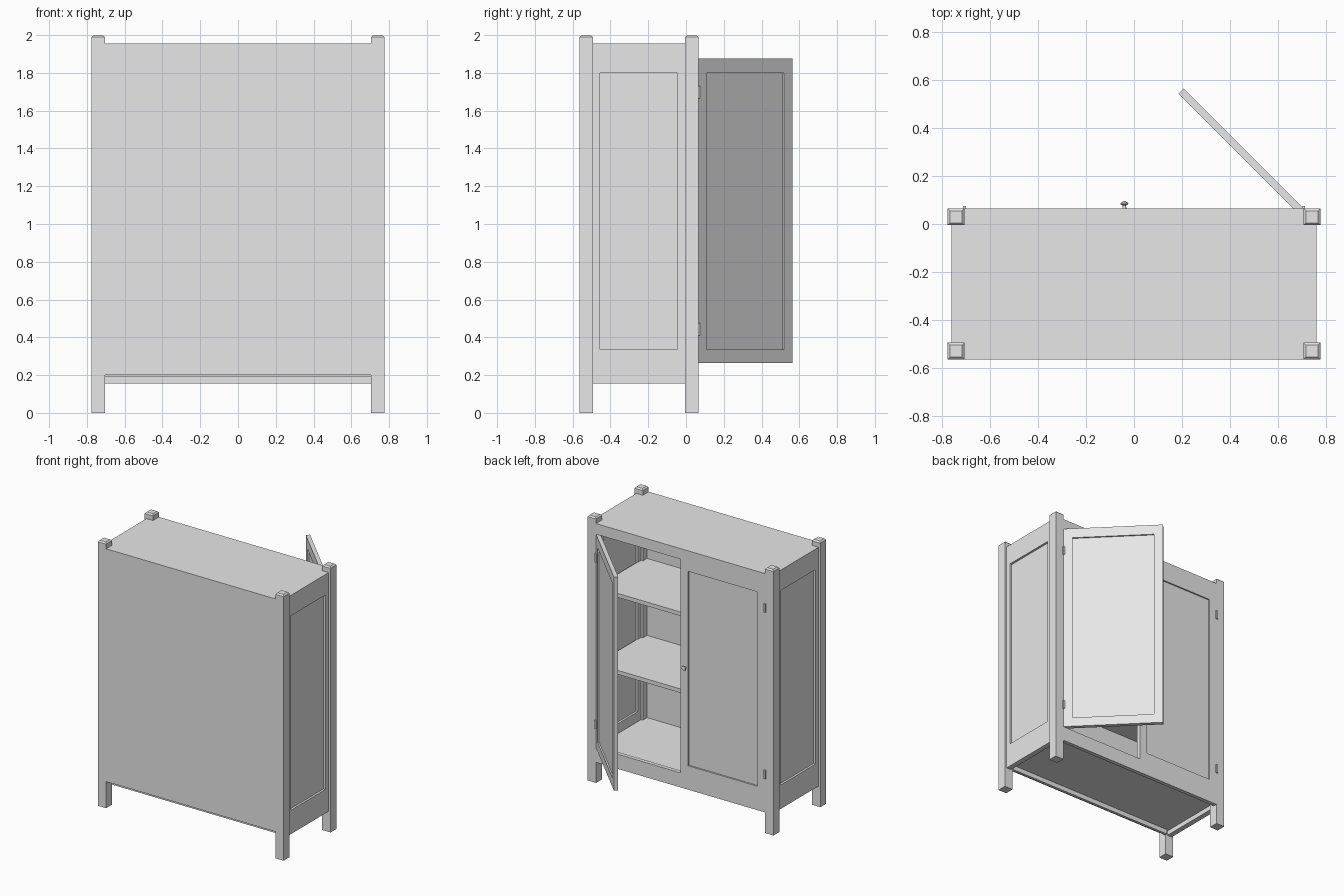
import bpy, bmesh
from math import radians, pi
from mathutils import Matrix, Vector

cube = bpy.data.objects.get("Cube")
if cube:
    bpy.data.objects.remove(cube, do_unlink=True)

grey = bpy.data.materials.new("light grey")
grey.use_nodes = True
COLOUR = (0.8, 0.8, 0.8, 1)
grey.diffuse_color = COLOUR
grey.node_tree.nodes["Principled BSDF"].inputs["Base Color"].default_value = COLOUR

# Main dimensions
OUT, INN = 0.775, 0.705          # outer and inner faces of the posts in x
BACK, FRONT = -0.563, 0.065      # closed side and door side in y
POST = OUT - INN
LOW, TOP = 0.155, 1.955          # body bottom and top
DOOR_LOW, DOOR_TOP = 0.265, 1.875
PANEL_LOW, PANEL_TOP = 0.335, 1.80
THICK = 0.03


def finish(name, bm):
    bmesh.ops.recalc_face_normals(bm, faces=bm.faces[:])
    mesh = bpy.data.meshes.new(name)
    bm.to_mesh(mesh)
    bm.free()
    mesh.materials.append(grey)
    ob = bpy.data.objects.new(name, mesh)
    bpy.context.collection.objects.link(ob)
    return ob


def box_mesh(lo, hi):
    bm = bmesh.new()
    bmesh.ops.create_cube(bm, size=1)
    lo, hi = Vector(lo), Vector(hi)
    for v in bm.verts:
        v.co = Vector([(a + b) / 2 + c * (b - a) for a, b, c in zip(lo, hi, v.co)])
    return bm


def box(name, lo, hi):
    return finish(name, box_mesh(lo, hi))


def framed_panel(name, lo, hi, inner_x, inner_z, depth):
    """Slab facing +y and -y with a sunken field on both faces."""
    bm = box_mesh(lo, hi)
    bm.normal_update()
    faces = [f for f in bm.faces if abs(f.normal.y) > 0.9]
    mid_x, mid_z = (lo[0] + hi[0]) / 2, (lo[2] + hi[2]) / 2
    bmesh.ops.inset_individual(bm, faces=faces, thickness=0.02)
    for f in faces:
        for v in f.verts:
            v.co.x = inner_x[v.co.x > mid_x]
            v.co.z = inner_z[v.co.z > mid_z]
    bmesh.ops.inset_individual(bm, faces=faces, thickness=0, depth=-depth)
    return finish(name, bm)


# Corner posts with chamfered tops
for side, sx in (("left", 1), ("right", -1)):
    for end, y in (("front", BACK), ("back", FRONT - POST)):
        x = sorted((sx * INN, sx * OUT))
        bm = box_mesh((x[0], y, 0), (x[1], y + POST, 2))
        rim = [e for e in bm.edges if all(v.co.z > 1.9 for v in e.verts)]
        bmesh.ops.bevel(bm, geom=rim, offset=0.01, segments=1, affect='EDGES')
        finish(f"{side}_{end}_post", bm)

# Side panels, built facing y and turned to face x
for side, sx in (("left", 1), ("right", -1)):
    ob = framed_panel(side + "_side_panel",
                      (BACK + POST, -0.02, LOW), (FRONT - POST, 0.02, TOP),
                      (-0.455, -0.045), (PANEL_LOW, PANEL_TOP), 0.016)
    ob.data.transform(Matrix.Translation((sx * 0.74, 0, 0)) @ Matrix.Rotation(pi / 2, 4, 'Z'))

# Plain wall, top, floor and shelves
box("front_wall", (-INN, BACK, 0.2), (INN, BACK + 0.02, TOP))
box("front_base_rail", (-INN, -0.50, LOW), (INN, -0.48, 0.2))
box("top_board", (-0.73, BACK + 0.001, TOP - 0.025), (0.73, FRONT, TOP))
box("floor_board", (-0.725, BACK + 0.02, 0.19), (0.725, FRONT - THICK, 0.26))
for i, z in enumerate((0.85, 1.43)):
    box(f"shelf_{i + 1}", (-0.725, BACK + 0.02, z), (0.725, FRONT - THICK, z + 0.03))

# Rails above and below the doors
box("upper_rail", (-INN, FRONT - THICK, DOOR_TOP), (INN, FRONT, TOP))
box("lower_rail", (-INN, FRONT - THICK, LOW), (INN, FRONT, DOOR_LOW))

# Doors: one closed, one swung open about its outer edge
for side, sx in (("left", 1), ("right", -1)):
    x = sorted((0, sx * INN))
    door = framed_panel(side + "_door",
                        (x[0], FRONT - THICK, DOOR_LOW), (x[1], FRONT, DOOR_TOP),
                        (x[0] + 0.063, x[1] - 0.063), (PANEL_LOW, PANEL_TOP), 0.011)
    if sx > 0:
        pivot = Matrix.Translation((INN, FRONT, 0))
        door.data.transform(pivot @ Matrix.Rotation(radians(-45), 4, 'Z') @ pivot.inverted())
    for level, z in (("lower", 0.41), ("upper", 1.665)):
        box(f"{side}_{level}_hinge", (sx * INN - 0.007, FRONT - 0.006, z),
            (sx * INN + 0.007, FRONT + 0.01, z + 0.065))

# Turned knob on the closed door
bm = bmesh.new()
profile = [(0, 0), (0.008, 0), (0.007, 0.012), (0.017, 0.018), (0.015, 0.023), (0, 0.032)]
pts = [bm.verts.new((r, 0, h)) for r, h in profile]
edges = [bm.edges.new(p) for p in zip(pts, pts[1:])]
bmesh.ops.spin(bm, geom=pts + edges, cent=(0, 0, 0), axis=(0, 0, 1), angle=2 * pi, steps=16)
bmesh.ops.remove_doubles(bm, verts=bm.verts[:], dist=0.0001)
knob = finish("door_knob", bm)
knob.data.transform(Matrix.Translation((-0.04, FRONT, 1.07)) @ Matrix.Rotation(-pi / 2, 4, 'X'))
bpy.ops.object.select_all(action='DESELECT')
knob.select_set(True)
bpy.context.view_layer.objects.active = knob
bpy.ops.object.shade_smooth_by_angle(angle=radians(30))
